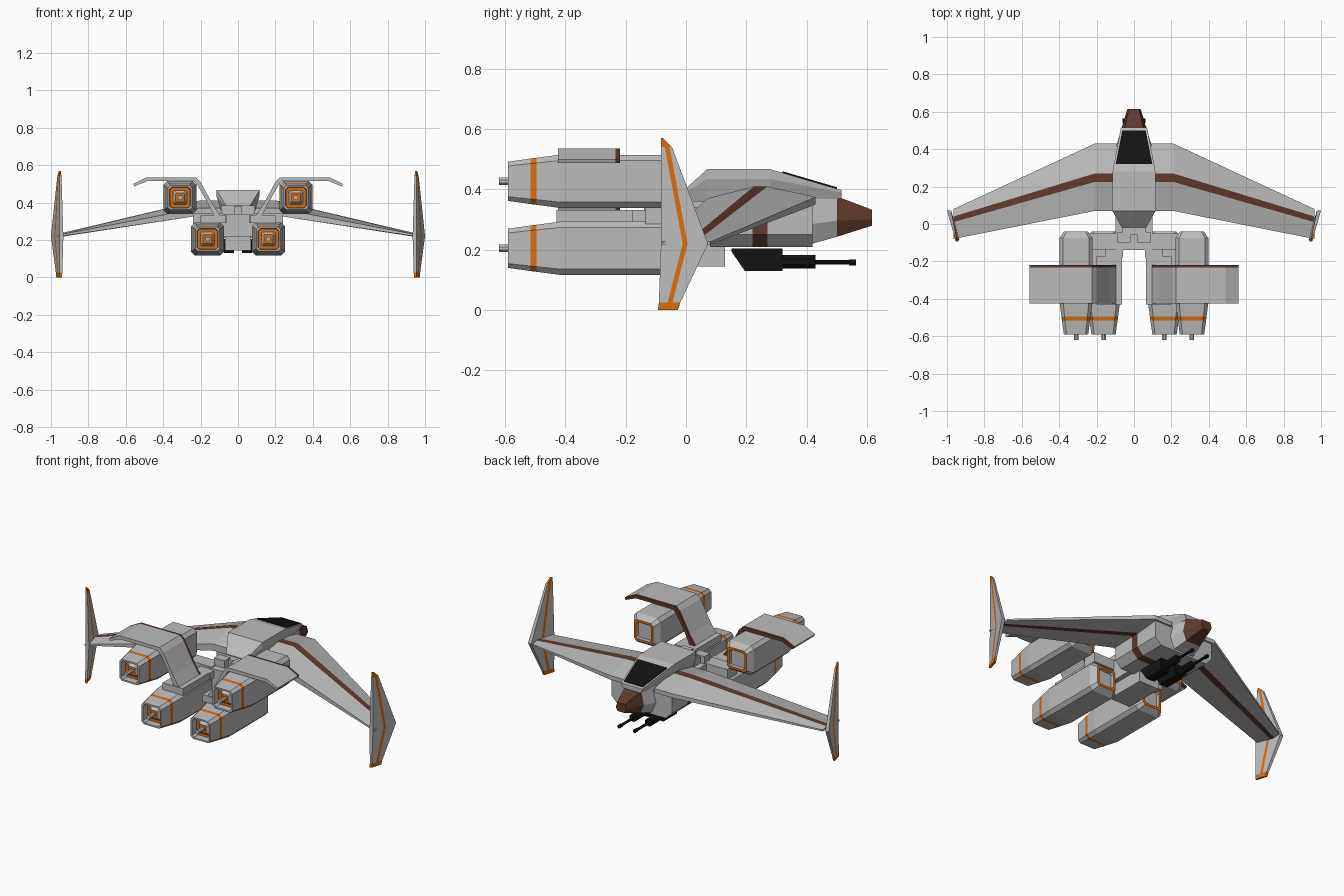
import bpy, bmesh, math
from mathutils import Matrix, Vector

if "Cube" in bpy.data.objects:
    bpy.data.objects.remove(bpy.data.objects["Cube"])


def material(name, rgb):
    m = bpy.data.materials.new(name)
    m.diffuse_color = (*rgb, 1)
    m.use_nodes = True
    m.node_tree.nodes["Principled BSDF"].inputs["Base Color"].default_value = m.diffuse_color
    return m


MATS = [material("hull grey", (0.5, 0.5, 0.5)),
        material("rust brown", (0.115, 0.043, 0.027)),
        material("orange", (0.68, 0.15, 0.005)),
        material("black", (0.006, 0.006, 0.006))]
GREY, BROWN, ORANGE, BLACK = range(4)


def finish(name, bm, mirror):
    bmesh.ops.recalc_face_normals(bm, faces=bm.faces)
    me = bpy.data.meshes.new(name)
    bm.to_mesh(me)
    bm.free()
    for m in MATS:
        me.materials.append(m)
    ob = bpy.data.objects.new(name, me)
    bpy.context.collection.objects.link(ob)
    if mirror:
        ob.modifiers.new("Mirror", 'MIRROR').use_mirror_merge = False
    return ob


def loft(name, rings, rule=lambda i, j: GREY, caps=(GREY, GREY), mirror=True):
    """Skin a row of equal-length rings; rule(i, j) colours segment i, side j."""
    bm = bmesh.new()
    vs = [[bm.verts.new(p) for p in r] for r in rings]
    n = len(rings[0])
    for i in range(len(vs) - 1):
        for j in range(n):
            k = (j + 1) % n
            f = bm.faces.new((vs[i][j], vs[i][k], vs[i + 1][k], vs[i + 1][j]))
            f.material_index = rule(i, j)
    for ring, c in zip((vs[0], vs[-1]), caps):
        bm.faces.new(ring).material_index = c
    return finish(name, bm, mirror)


def box(name, x, y, z, mat=GREY, mirror=True):
    rings = [[(x[0], b, z[0]), (x[1], b, z[0]), (x[1], b, z[1]), (x[0], b, z[1])] for b in y]
    return loft(name, rings, lambda i, j: mat, (mat, mat), mirror)


def rod(name, x, z, y0, y1, r, mat=GREY, sides=8):
    ring = [(x + r * math.cos(a), z + r * math.sin(a))
            for a in (math.tau * (k + .5) / sides for k in range(sides))]
    return loft(name, [[(px, y, pz) for px, pz in ring] for y in (y0, y1)],
                lambda i, j: mat, (mat, mat))


def octagon(cx, cz, y, h):
    c = h * 0.78
    pts = [(h, -c), (h, c), (c, h), (-c, h), (-h, c), (-h, -c), (-c, -h), (c, -h)]
    return [(cx + a, y, cz + b) for a, b in pts]


# Engines: (y, half size, colour of the segment that follows)
ENGINE = [(-.06, .048, GREY), (-.04, .05, ORANGE), (-.04, .064, GREY), (-.075, .088, GREY),
          (-.42, .088, GREY), (-.495, .078, ORANGE), (-.515, .0755, GREY), (-.59, .065, GREY),
          (-.59, .056, GREY), (-.55, .054, ORANGE), (-.55, .038, GREY), (-.57, .024, ORANGE)]
for label, cx, cz in (("upper", .31, .427), ("lower", .163, .205)):
    loft(label + "_engine", [octagon(cx, cz, y, h) for y, h, _ in ENGINE],
         lambda i, j: ENGINE[i][2], (GREY, ORANGE))
    rod(label + "_engine_spike", cx, cz, -.62, -.56, .013)

# Lower fuselage with a wrapped stripe
body = [(-.2, .36), (-.2, .25), (-.16, .21), (.16, .21), (.2, .25), (.2, .36)]
loft("lower_fuselage", [[(x, y, z) for x, z in body] for y in (.08, .22, .27, .42)],
     lambda i, j: BROWN if i == 1 else GREY, mirror=False)


# Nose, tapering to a brown tip
def nose_ring(y, w, z0, z1):
    m = z0 + (z1 - z0) * .4
    return [(-w * .7, y, z0), (w * .7, y, z0), (w, y, m),
            (w * .75, y, z1), (-w * .75, y, z1), (-w, y, m)]


loft("nose", [nose_ring(.40, .1, .215, .385), nose_ring(.5, .07, .243, .377),
              nose_ring(.616, .035, .28, .333)],
     lambda i, j: BROWN if i else GREY, (GREY, BROWN), False)

# Cockpit hood and canopy
hood = [(-.02, .065, .36, .385), (.07, .115, .36, .467),
        (.28, .115, .36, .467), (.515, .07, .37, .398)]
loft("cockpit_hood", [[(-w * .8, y, z0), (w * .8, y, z0), (w, y, z0 + .7 * (z1 - z0)), (w, y, z1),
                       (-w, y, z1), (-w, y, z0 + .7 * (z1 - z0))] for y, w, z0, z1 in hood],
     mirror=False)


def canopy_ring(y, w):
    z = .467 - (y - .28) * .294
    return [(-w, y, z - .004), (w, y, z - .004), (w, y, z + .005), (-w, y, z + .005)]


loft("canopy_glass", [canopy_ring(.32, .098), canopy_ring(.5, .062)],
     lambda i, j: BLACK, (BLACK, BLACK), False)


# Wings: leading edge, two stripe lines, trailing edge; top then bottom
def wing_ring(x, ys, top, low):
    return ([(x, y, z) for y, z in zip(ys, top)]
            + [(x, y, z) for y, z in reversed(list(zip(ys, low)))])


root = ((.43, .27, .225, .07), (.375, .41, .41, .37), (.35, .335, .335, .33))
tip = ((.08, .04, .01, -.08), (.226, .232, .232, .226), (.217, .214, .214, .217))
loft("wing", [wing_ring(.09, *root), wing_ring(.21, *root), wing_ring(.965, *tip)],
     lambda i, j: BROWN if j in (1, 5) else GREY)


# Wingtip fins: z, rear y, stripe y, front y, thickness
FIN = [(0, -.093, -.062, -.027, .012), (.025, -.09, -.053, -.019, .014),
       (.22, -.083, -.003, .073, .022), (.54, -.083, -.062, -.046, .012),
       (.57, -.083, -.08, -.076, .008)]


def fin_ring(z, yr, ys, yf, t):
    s = min(.008, (yf - yr) * .25)
    out = [(.955 + (y + .085) * .285, y, z) for y in (yr, ys - s, ys + s, yf)]
    return out + [(x - t, y, z) for x, y, z in reversed(out)]


loft("wingtip_fin", [fin_ring(*f) for f in FIN],
     lambda i, j: ORANGE if i in (0, 3) or j in (1, 5) else GREY, (ORANGE, ORANGE))

# Bent cover plates over the upper engines, brown front edge
cover = [(.56, .50), (.49, .535), (.225, .535), (.2, .51), (.135, .39), (.095, .33),
         (.12, .31), (.155, .385), (.215, .49), (.235, .515), (.485, .515), (.555, .487)]
loft("engine_cover", [[(x, y, z) for x, z in cover] for y in (-.425, -.233, -.218)],
     lambda i, j: BROWN if i else GREY, (GREY, BROWN))

# Frame that joins the engines to the fuselage
box("engine_rail", (.065, .2), (-.43, -.175), (.29, .332))
box("engine_rail_front", (.06, .155), (-.18, -.1), (.29, .332))
box("engine_pylon", (.08, .24), (-.135, -.05), (.285, .345))
box("rear_hub", (-.1, .1), (-.14, .1), (.22, .34), mirror=False)
box("hub_block", (.02, .09), (-.1, -.045), (.335, .385))
box("hub_neck", (-.065, .065), (-.06, .1), (.33, .38), mirror=False)
box("belly_block", (-.07, .07), (-.12, .13), (.145, .22), mirror=False)

# Twin guns
gun = [(.15, .195), (.195, .13), (.32, .13), (.32, .205), (.15, .205)]
loft("gun_body", [[(x, y, z) for y, z in gun] for x in (.022, .075)],
     lambda i, j: BLACK, (BLACK, BLACK))
rod("gun_sleeve", .052, .16, .32, .43, .024, BLACK)
rod("gun_barrel", .052, .158, .43, .55, .008, BLACK)
rod("gun_muzzle", .052, .158, .54, .563, .011, BLACK)
